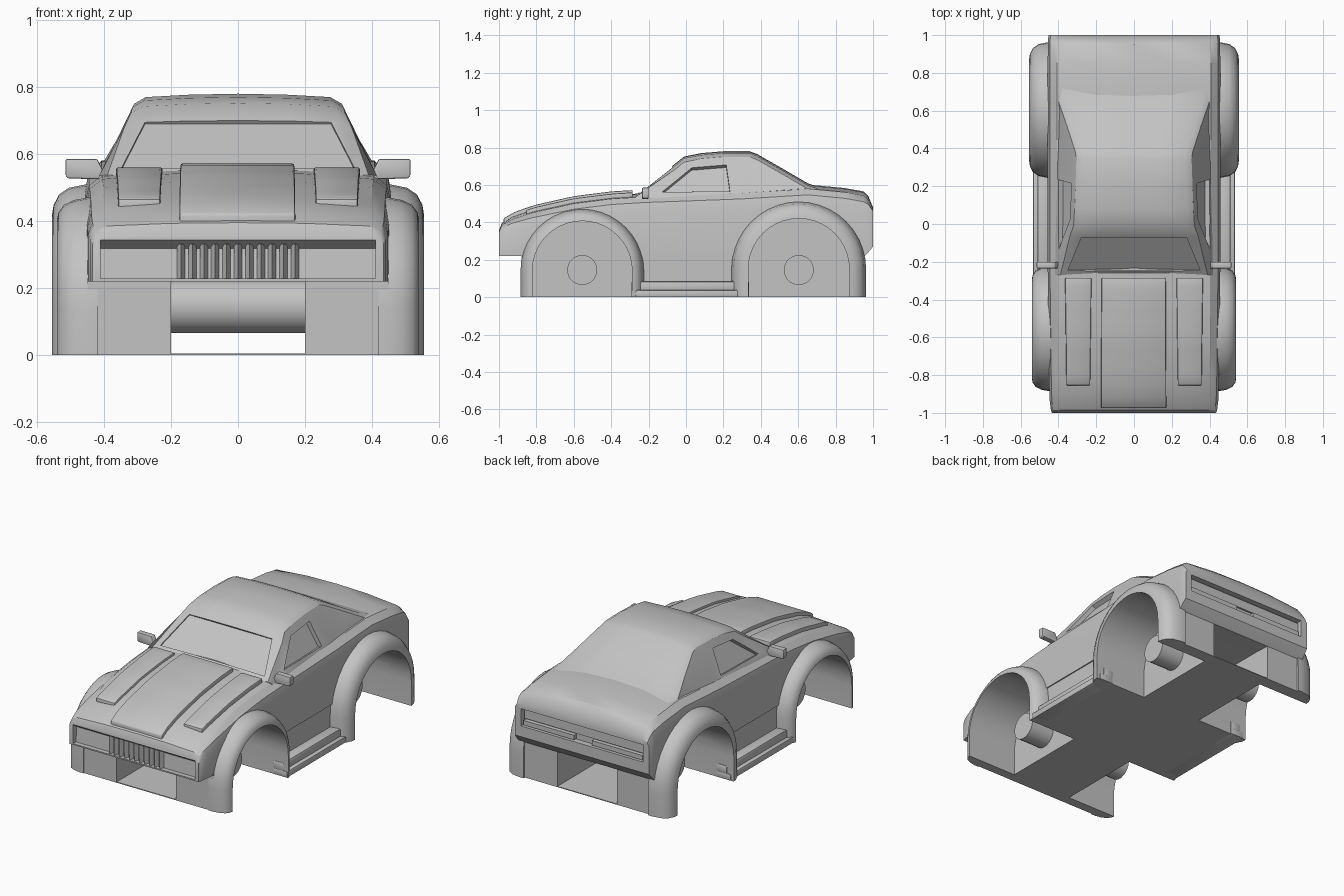
import bpy, bmesh, math
from mathutils import Vector

if "Cube" in bpy.data.objects:
    bpy.data.objects.remove(bpy.data.objects["Cube"])

paint = bpy.data.materials.new("plain_grey")
paint.use_nodes = True
grey = (0.55, 0.55, 0.55, 1)
paint.diffuse_color = grey
paint.node_tree.nodes["Principled BSDF"].inputs["Base Color"].default_value = grey


def loft(name, rings):
    """Solid through a list of closed rings of points, with end caps."""
    bm = bmesh.new()
    rows = [[bm.verts.new(p) for p in ring] for ring in rings]
    n = len(rows[0])
    for a, b in zip(rows, rows[1:]):
        for i in range(n):
            j = (i + 1) % n
            bm.faces.new((a[i], a[j], b[j], b[i]))
    bm.faces.new(rows[0])
    bm.faces.new(rows[-1])
    bmesh.ops.recalc_face_normals(bm, faces=bm.faces)
    mesh = bpy.data.meshes.new(name)
    bm.to_mesh(mesh)
    bm.free()
    mesh.materials.append(paint)
    obj = bpy.data.objects.new(name, mesh)
    bpy.context.collection.objects.link(obj)
    return obj


def prism(name, points, vec):
    points = [Vector(p) for p in points]
    return loft(name, [points, [p + Vector(vec) for p in points]])


def box(name, x0, x1, y0, y1, z0, z1):
    return prism(name, [(x0, y0, z0), (x1, y0, z0), (x1, y1, z0), (x0, y1, z0)], (0, 0, z1 - z0))


def section(y, half):
    """Symmetric ring at y from half-profile points (x, z)."""
    return [(x, y, z) for x, z in half] + [(-x, y, z) for x, z in reversed(half) if x > 0]


def finish(obj, cutters=(), bevel=0):
    """Apply cutters and bevel, then shade smooth with sharp edges kept."""
    bpy.ops.object.select_all(action="DESELECT")
    bpy.context.view_layer.objects.active = obj
    obj.select_set(True)
    for c in cutters:
        mod = obj.modifiers.new("cut", "BOOLEAN")
        mod.object, mod.operation, mod.solver = c, "DIFFERENCE", "EXACT"
        bpy.ops.object.modifier_apply(modifier=mod.name)
    if bevel:
        mod = obj.modifiers.new("bevel", "BEVEL")
        mod.width, mod.segments, mod.limit_method = bevel, 2, "ANGLE"
        bpy.ops.object.modifier_apply(modifier=mod.name)
    bpy.ops.object.shade_smooth_by_angle(angle=math.radians(32))


def arch(yc, zc, r, steps=20):
    """Wheel arch outline in (y, z): a half circle on two straight legs."""
    arc = [(yc - r * math.cos(math.pi * i / steps), zc + r * math.sin(math.pi * i / steps))
           for i in range(steps + 1)]
    return [(yc - r, 0)] + arc + [(yc + r, 0)]


# Upper body stations: y, underside, top, half width, shoulder drop
STATIONS = [(-1.0, .22, .357, .435, .012), (-.985, .22, .395, .44, .025),
            (-.93, .22, .43, .447, .035), (-.82, .22, .47, .45, .045),
            (-.6, .22, .52, .452, .05), (-.4, .22, .545, .455, .05),
            (-.22, .22, .556, .457, .05), (.3, .22, .575, .457, .05),
            (.65, .22, .602, .457, .055), (.85, .22, .583, .457, .055),
            (.95, .215, .565, .456, .055), (.975, .24, .54, .456, .045),
            (1.0, .27, .48, .452, .02)]


def top_height(y):
    for a, b in zip(STATIONS, STATIONS[1:]):
        if a[0] <= y <= b[0]:
            return a[2] + (b[2] - a[2]) * (y - a[0]) / (b[0] - a[0])


body = loft("upper_body", [section(y, [(0, zb), (w, zb), (w, zt - 2 * d), (w - .012, zt - d),
                                       (w - .05, zt - .4 * d), (.2, zt - .08 * d), (0, zt)])
                           for y, zb, zt, w, d in STATIONS])
lower = box("lower_body", -.45, .45, -.88, .95, 0, .23)

# Wheel arches: name, centre y, centre z, inner radius, outer radius, flare reach
ARCHES = [("front", -.555, .14, .267, .33, .54), ("rear", .603, .15, .27, .36, .555)]
cutters = []
for name, yc, zc, r, r_out, reach in ARCHES:
    path = arch(yc, zc, r)
    path[0], path[-1] = (path[0][0], -.1), (path[-1][0], -.1)
    for s in (1, -1):
        cutters.append(prism("well_cutter", [(s * .205, y, z) for y, z in path], (s * .5, 0, 0)))
        # Flared lip lofted along the arch
        d = r_out - r
        profile = [(.42, r), (reach, r), (reach - .004, r + .3 * d), (reach - .02, r + .65 * d),
                   (reach - .05, r + .88 * d), (.45, r_out), (.42, r_out)]
        curves = [[(s * x, y, z) for y, z in arch(yc, zc, rad)] for x, rad in profile]
        finish(loft(name + "_arch_flare", [list(ring) for ring in zip(*curves)]))
    # Axle tube
    circle = [(-.36, yc + .08 * math.cos(i * math.tau / 32), .145 + .08 * math.sin(i * math.tau / 32))
              for i in range(32)]
    finish(prism(name + "_axle", circle, (.72, 0, 0)))

# Open tunnel above the floor, grille recess and tail recess
channel = box("channel_cutter", -.2, .2, -1.2, 1.2, .005, .24)
nose_cut = prism("nose_cutter", [(-.41, -1.05, .228), (-.41, -.972, .228), (-.41, -.965, .318),
                                 (-.41, -1.0, .343), (-.41, -1.05, .37)], (.82, 0, 0))
tail_cut = box("tail_cutter", -.41, .41, .965, 1.1, .335, .44)
finish(lower, cutters + [channel])
finish(body, cutters + [nose_cut, tail_cut])

# Grille bars and surround
for i in range(11):
    x = -.17 + .034 * i
    finish(prism("grille_bar", [(x - .012, -.972, .224), (x, -.996, .224), (x + .012, -.972, .224)],
                 (0, 0, .108)))
# Tail lamp bars
for s in (1, -1):
    finish(box("tail_lamp", s * .06, s * .40, .96, .99, .34, .368))
finish(box("tail_panel", -.405, .405, .96, .976, .375, .43))

# Cabin stations: y, top, half roof width
CABIN = [(-.27, .545, .375), (-.065, .708, .325), (-.01, .752, .305), (.08, .77, .3),
         (.2, .78, .295), (.34, .78, .29), (.38, .765, .295), (.52, .685, .34), (.65, .609, .385),
         (.72, .585, .40)]
cabin = loft("cabin", [section(y, [(0, .48), (.43, .48), (.415, .535), (w + .015, max(zt - .03, .538)),
                                   (w - .02, zt - .01), (w * .5, zt - .003), (0, zt)])
                       for y, zt, w in CABIN])

# Windscreen and side window recesses
n = Vector((0, -.606, .795))
screen = [Vector(p) - n * .014 for p in
          [(-.35, -.25, .56), (.35, -.25, .56), (.278, -.075, .70), (-.278, -.075, .70)]]
window_cuts = [prism("screen_cutter", screen, n * .06)]
for s in (1, -1):
    side = Vector((s * .88, 0, .47))
    outline = [(-.13, .56), (.03, .69), (.215, .705), (.235, .565)]
    pane = [Vector((s * (.405 - (z - .55) * .5), y, z)) - side * .025 for y, z in outline]
    window_cuts.append(prism("window_cutter", pane, side * .12))
finish(cabin, window_cuts)
for c in cutters + window_cuts + [channel, nose_cut, tail_cut]:
    bpy.data.objects.remove(c)


def hood_panel(name, x0, x1, y0, taper, lift):
    """Raised panel that follows the hood."""
    rings = []
    for i in range(13):
        y = y0 + (-.285 - y0) * i / 12
        k = taper * (1 - i / 12)
        z = top_height(y)
        a, b = x0 + k, x1 - k
        rings.append([(a, y, z - .03), (b, y, z - .03), (b, y, z + lift), (a, y, z + lift)])
    finish(loft(name, rings), bevel=.007)


hood_panel("hood_bulge", -.172, .168, -.975, -.003, .02)
for s in (1, -1):
    xs = sorted((s * .225, s * .365))
    hood_panel("hood_side_panel", xs[0], xs[1], -.855, .007, .008)
    # Sill with a narrower step above it
    finish(box("sill", s * .44, s * .535, -.292, .338, 0, .038), bevel=.006)
    finish(box("sill_step", s * .44, s * .51, -.292, .338, .03, .085), bevel=.01)
    # Door mirror
    shape = [(.37, .52), (.42, .525), (.508, .527), (.515, .535), (.515, .585), (.42, .585), (.405, .555)]
    finish(prism("door_mirror", [(s * x, -.235, z) for x, z in shape], (0, .035, 0)), bevel=.005)
